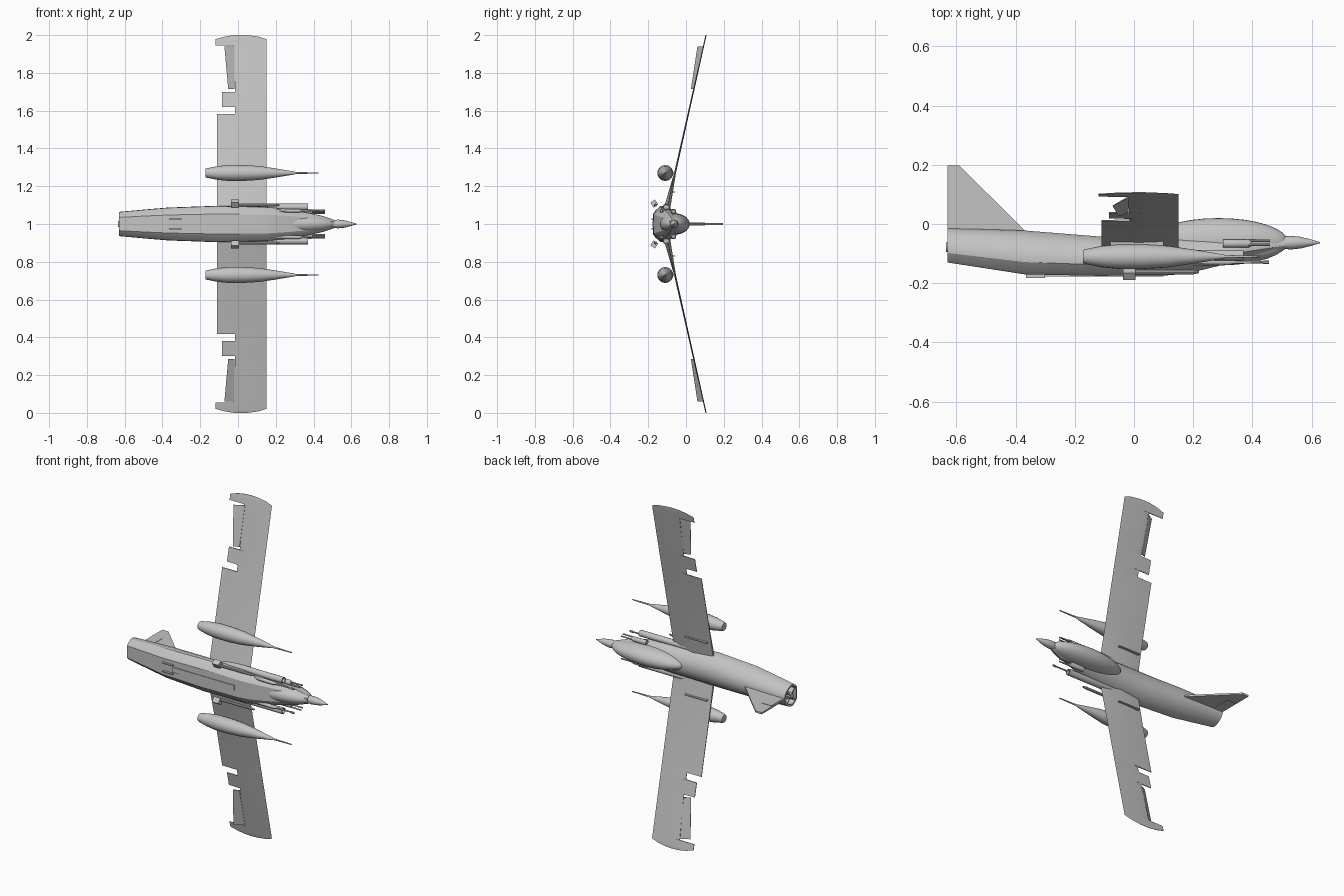
import bpy, bmesh, math
from mathutils import Vector

if "Cube" in bpy.data.objects:
    bpy.data.objects.remove(bpy.data.objects["Cube"])

grey = bpy.data.materials.new("airframe_grey")
grey.use_nodes = True
COL = (0.55, 0.55, 0.55, 1)
grey.diffuse_color = COL
grey.node_tree.nodes["Principled BSDF"].inputs["Base Color"].default_value = COL


def finish(name, bm, angle=30):
    bmesh.ops.recalc_face_normals(bm, faces=bm.faces)
    me = bpy.data.meshes.new(name)
    bm.to_mesh(me)
    bm.free()
    me.materials.append(grey)
    ob = bpy.data.objects.new(name, me)
    bpy.context.collection.objects.link(ob)
    bpy.ops.object.select_all(action='DESELECT')
    ob.select_set(True)
    bpy.context.view_layer.objects.active = ob
    bpy.ops.object.shade_smooth_by_angle(angle=math.radians(angle))
    return ob


def loft(name, rings, angle=30, cap_start=True):
    """Skin a row of closed rings and cap the ends."""
    bm = bmesh.new()
    loops = [[bm.verts.new(p) for p in r] for r in rings]
    n = len(loops[0])
    for a, b in zip(loops, loops[1:]):
        for i in range(n):
            j = (i + 1) % n
            bm.faces.new((a[i], a[j], b[j], b[i]))
    if cap_start:
        bm.faces.new(loops[0])
    bm.faces.new(loops[-1])
    return finish(name, bm, angle)


def turned(name, profile, y, z, n=20):
    """Round body along x from (x, radius) pairs."""
    rings = [[(x, y + r * math.cos(2 * math.pi * i / n), z + r * math.sin(2 * math.pi * i / n))
              for i in range(n)] for x, r in profile]
    return loft(name, rings, 35)


def box(name, lo, hi, tilt=0):
    bm = bmesh.new()
    bmesh.ops.create_cube(bm, size=1)
    c, s = (Vector(lo) + Vector(hi)) / 2, Vector(hi) - Vector(lo)
    for v in bm.verts:
        p = Vector((v.co.x * s.x, v.co.y * s.y, v.co.z * s.z))
        y = p.y * math.cos(tilt) - p.z * math.sin(tilt)
        p.z = p.y * math.sin(tilt) + p.z * math.cos(tilt)
        p.y = y
        v.co = c + p
    return finish(name, bm)


def plate(name, outline, half):
    """Flat plate in the x-y plane around the centreline."""
    return loft(name, [[(x, y, 1 + k) for x, y in outline] for k in (-half, half)])


# Fuselage: half cross-section as (height fraction, width fraction)
SECTION = [(0, 0.55), (0.08, 0.72), (0.28, 0.98), (0.42, 1), (0.62, 0.9),
           (0.82, 0.68), (0.95, 0.4), (1, 0.14)]
STATIONS = [(-0.63, -0.13, -0.015, 0.064), (-0.5, -0.15, -0.018, 0.076),
            (-0.37, -0.17, -0.022, 0.087), (-0.12, -0.175, -0.042, 0.096),
            (0.12, -0.173, -0.042, 0.092), (0.18, -0.167, -0.04, 0.088),
            (0.28, -0.143, -0.038, 0.075), (0.38, -0.115, -0.038, 0.058),
            (0.45, -0.1, -0.038, 0.042), (0.51, -0.086, -0.042, 0.022)]
rings = []
for x, lo, hi, w in STATIONS:
    right = [(x, lo + f * (hi - lo), 1 + g * w) for f, g in SECTION]
    rings.append(right + [(px, py, 2 - pz) for px, py, pz in reversed(right)])
# Hollow tail opening
tail = Vector((-0.63, -0.075, 1))
inner = [tail + (Vector(p) - tail) * 0.82 for p in rings[0]]
deep = [p + Vector((0.06, 0, 0)) for p in inner]
loft("fuselage", [deep, inner] + rings, 28)

# Tail nozzle vanes
for k in range(2):
    a = k * math.pi / 2
    box("nozzle_vane", (-0.63, -0.122, 0.996), (-0.575, -0.028, 1.004), a + math.pi / 4)
turned("nozzle_core", [(-0.575, 0.02), (-0.635, 0.016)], -0.078, 1, 14)

# Nose cone
turned("nose_cone", [(0.505, 0.021), (0.53, 0.023), (0.56, 0.02), (0.59, 0.013),
                     (0.61, 0.007), (0.628, 0.002)], -0.063, 1)

# Canopy
bm = bmesh.new()
bmesh.ops.create_uvsphere(bm, u_segments=28, v_segments=16, radius=1)
for v in bm.verts:
    x, y, z = v.co
    v.co = (0.285 + 0.235 * z, -0.06 + 0.08 * y, 1 + 0.056 * x)
finish("canopy", bm, 40)

# Tail fin with rudder plate and belly skids
plate("tail_fin", [(-0.63, -0.05), (-0.63, 0.197), (-0.59, 0.197), (-0.37, -0.02), (-0.37, -0.05)], 0.005)
plate("rudder_panel", [(-0.625, 0), (-0.625, 0.1), (-0.565, 0.1), (-0.565, 0)], 0.007)
for z in (0.975, 1.025):
    box("belly_skid", (-0.365, -0.183, z - 0.003), (-0.3, -0.16, z + 0.003))
box("belly_keel", (-0.3, -0.178, 0.985), (0.1, -0.165, 1.015))


def wing_y(s):
    return 0.106 - 0.225 * (1 - s)


# Wing stations: span, leading edge x, trailing edge x, half thickness
WING = [(0.03, 0.15, -0.11, 0.02), (0.1, 0.15, -0.11, 0.016), (0.27, 0.15, -0.11, 0.005),
        (0.582, 0.15, -0.11, 0.004), (0.582, 0.15, -0.015, 0.004),
        (0.62, 0.15, -0.015, 0.004), (0.62, 0.15, -0.085, 0.004),
        (0.70, 0.15, -0.085, 0.004), (0.70, 0.15, -0.015, 0.004),
        (0.945, 0.15, -0.025, 0.003), (0.945, 0.15, -0.12, 0.003),
        (0.978, 0.15, -0.12, 0.003), (0.992, 0.11, -0.07, 0.003), (1, 0.05, -0.02, 0.002)]

for side, label in ((1, "upper"), (-1, "lower")):
    def Z(s):
        return 1 + side * s

    # Wing panel
    rings = []
    for s, le, te, t in WING:
        y = wing_y(s)
        rings.append([(le, y, Z(s)), (0.02, y + t, Z(s)), (te, y + 0.4 * t, Z(s)),
                      (te, y - 0.4 * t, Z(s)), (0.02, y - t, Z(s))])
    loft(label + "_wing", rings, 10)

    # Drooped aileron
    rings = []
    for s, te, drop in ((0.715, -0.052, 0.015), (0.94, -0.072, 0.031)):
        y = wing_y(s)
        rings.append([(-0.018, y + 0.002, Z(s)), (te, y - drop + 0.001, Z(s)),
                      (te, y - drop - 0.001, Z(s)), (-0.018, y - 0.003, Z(s))])
    loft(label + "_aileron", rings)

    # Drop tank with probe, and its pylon
    turned(label + "_tank", [(-0.172, 0.022), (-0.165, 0.025), (-0.11, 0.036), (-0.05, 0.042),
                             (0.03, 0.042), (0.11, 0.037), (0.2, 0.024), (0.29, 0.009),
                             (0.31, 0.005), (0.425, 0.003)], -0.11, Z(0.27))
    box(label + "_pylon", (-0.08, -0.1, Z(0.27) - 0.005), (0.1, wing_y(0.27), Z(0.27) + 0.005))

    # Wing fence on the top surface
    y = wing_y(0.17)
    box(label + "_fence", (-0.09, y, Z(0.17) - 0.003), (0.05, y + 0.022, Z(0.17) + 0.003))

    # Side intake tube
    turned(label + "_side_tube", [(-0.02, 0.01), (0.02, 0.018), (0.37, 0.018), (0.37, 0.013),
                                  (0.34, 0.012)], -0.105, Z(0.09), 14)

    # Underside launcher box and rail
    box(label + "_launcher", (-0.037, -0.183, Z(0.108) - 0.016), (0.005, -0.153, Z(0.108) + 0.016),
        side * 0.6)
    turned(label + "_launcher_rail", [(0, 0.008), (0.2, 0.008), (0.22, 0.004)], -0.162, Z(0.1), 10)

    # Upper gun cluster
    turned(label + "_gun_body", [(0.3, 0.014), (0.385, 0.014), (0.395, 0.01)], -0.066, Z(0.066), 12)
    for k in range(3):
        a = 2 * math.pi * k / 3
        turned(label + "_gun_barrel", [(0.38, 0.004), (0.46, 0.004)],
               -0.066 + 0.009 * math.cos(a), Z(0.066) + 0.009 * math.sin(a), 8)

    # Lower cannon
    turned(label + "_cannon", [(0.2, 0.012), (0.32, 0.01), (0.34, 0.005), (0.435, 0.004),
                               (0.435, 0.006), (0.455, 0.006)], -0.129, Z(0.07), 10)
